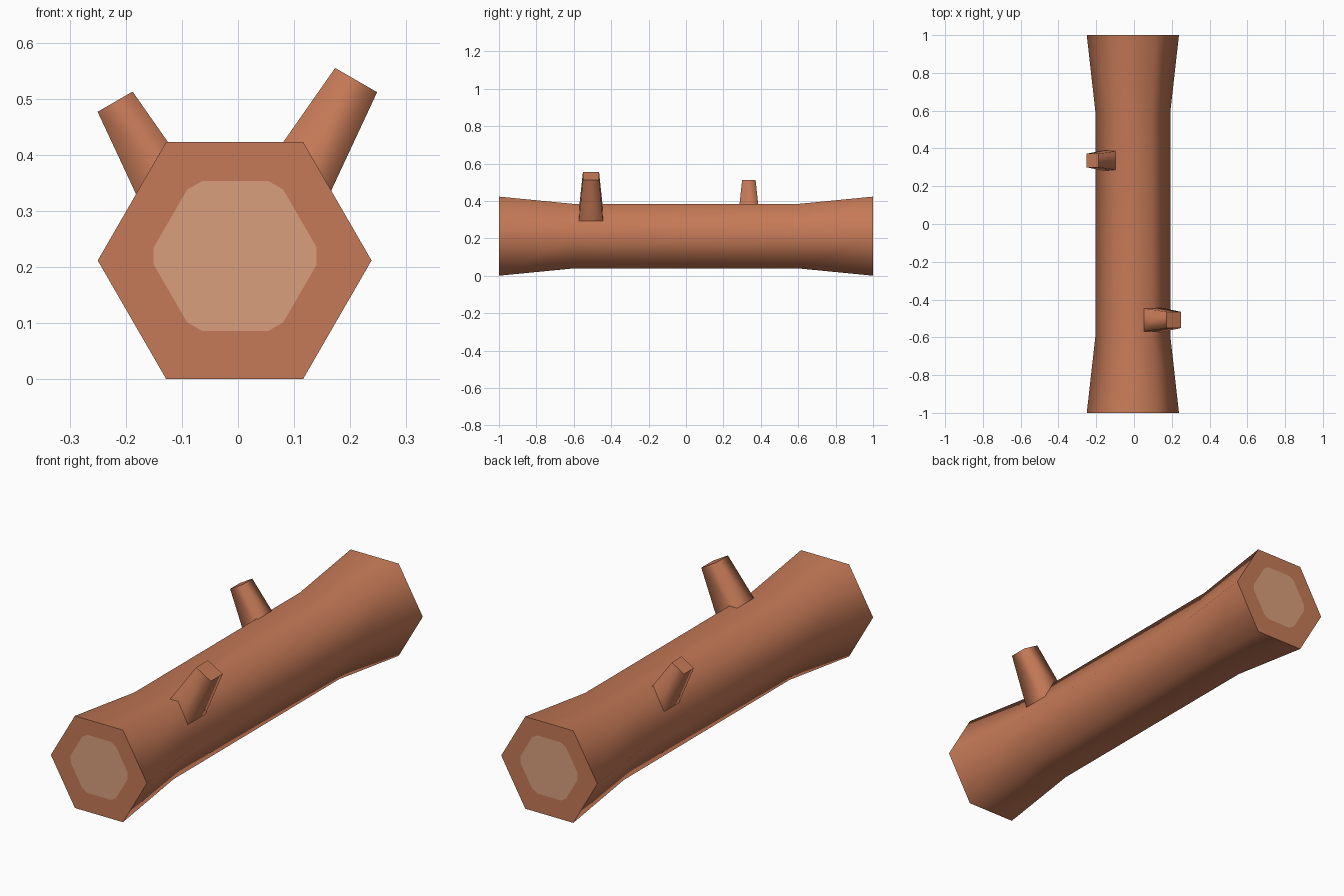
import bpy, bmesh, math
from mathutils import Vector

if "Cube" in bpy.data.objects:
    bpy.data.objects.remove(bpy.data.objects["Cube"])


def material(name, rgb):
    m = bpy.data.materials.new(name)
    m.diffuse_color = (*rgb, 1)
    m.use_nodes = True
    m.node_tree.nodes["Principled BSDF"].inputs["Base Color"].default_value = m.diffuse_color
    return m


bark = material("bark_brown", (0.56, 0.193, 0.095))
wood = material("pale_cut_wood", (0.70, 0.345, 0.20))


def finish(bm, name, mats, flat):
    bmesh.ops.recalc_face_normals(bm, faces=bm.faces)
    for f in bm.faces:
        f.smooth = f not in flat
    # keep the cut ends crisp against the smooth sides
    for e in bm.edges:
        e.smooth = len({f.smooth for f in e.link_faces}) == 1
    me = bpy.data.meshes.new(name)
    bm.to_mesh(me)
    bm.free()
    for m in mats:
        me.materials.append(m)
    ob = bpy.data.objects.new(name, me)
    bpy.context.collection.objects.link(ob)
    return ob


# Log trunk: six-sided, flared toward both ends
CX, CZ = -0.006, 0.212
bm = bmesh.new()
rings = []
for y, r in [(-1, 0.244), (-0.6, 0.199), (0.6, 0.199), (1, 0.244)]:
    rings.append([bm.verts.new((CX + r * math.cos(math.radians(60 * i)), y,
                                CZ + r * math.sin(math.radians(60 * i)))) for i in range(6)])
for a, b in zip(rings, rings[1:]):
    for i in range(6):
        j = (i + 1) % 6
        bm.faces.new((a[i], a[j], b[j], b[i]))

# Cut ends: pale core, a hexagon with clipped corners
flat = set()
for ring, y in ((rings[0], -1), (rings[-1], 1)):
    core = []
    for i in range(6):
        for d in (-6, 6):
            a = math.radians(60 * i + d)
            core.append(bm.verts.new((-0.005 + 0.146 * math.cos(a), y,
                                      0.220 + 0.146 * math.sin(a))))
    f = bm.faces.new(core)
    f.material_index = 1
    flat.add(f)
    for i in range(6):
        j = (i + 1) % 6
        flat.add(bm.faces.new((ring[i], core[2 * i], core[2 * i + 1])))
        flat.add(bm.faces.new((ring[i], ring[j], core[2 * j], core[2 * i + 1])))
finish(bm, "log_trunk", [bark, wood], flat)


# Branch stubs: tapered square pegs leaning 30 degrees outward
def branch(name, tip, half, side, length=0.28):
    bm = bmesh.new()
    axis = Vector((side * 0.5, 0, math.cos(math.radians(30))))
    across = Vector((axis.z, 0, -axis.x))
    depth = Vector((0, 1, 0))
    loops = []
    for d in (0, length):
        h = half + d * math.tan(math.radians(5))
        c = Vector(tip) - axis * d
        loops.append([bm.verts.new(c + across * (sx * h) + depth * (sy * h))
                      for sx, sy in ((-1, -1), (1, -1), (1, 1), (-1, 1))])
    top, base = loops
    for i in range(4):
        j = (i + 1) % 4
        bm.faces.new((top[i], top[j], base[j], base[i]))
    flat = {bm.faces.new(top), bm.faces.new(base)}
    finish(bm, name, [bark], flat)


branch("right_branch_stub", (0.2105, -0.508, 0.5335), 0.0432, 1)
branch("left_branch_stub", (-0.219, 0.336, 0.495), 0.036, -1, 0.22)
